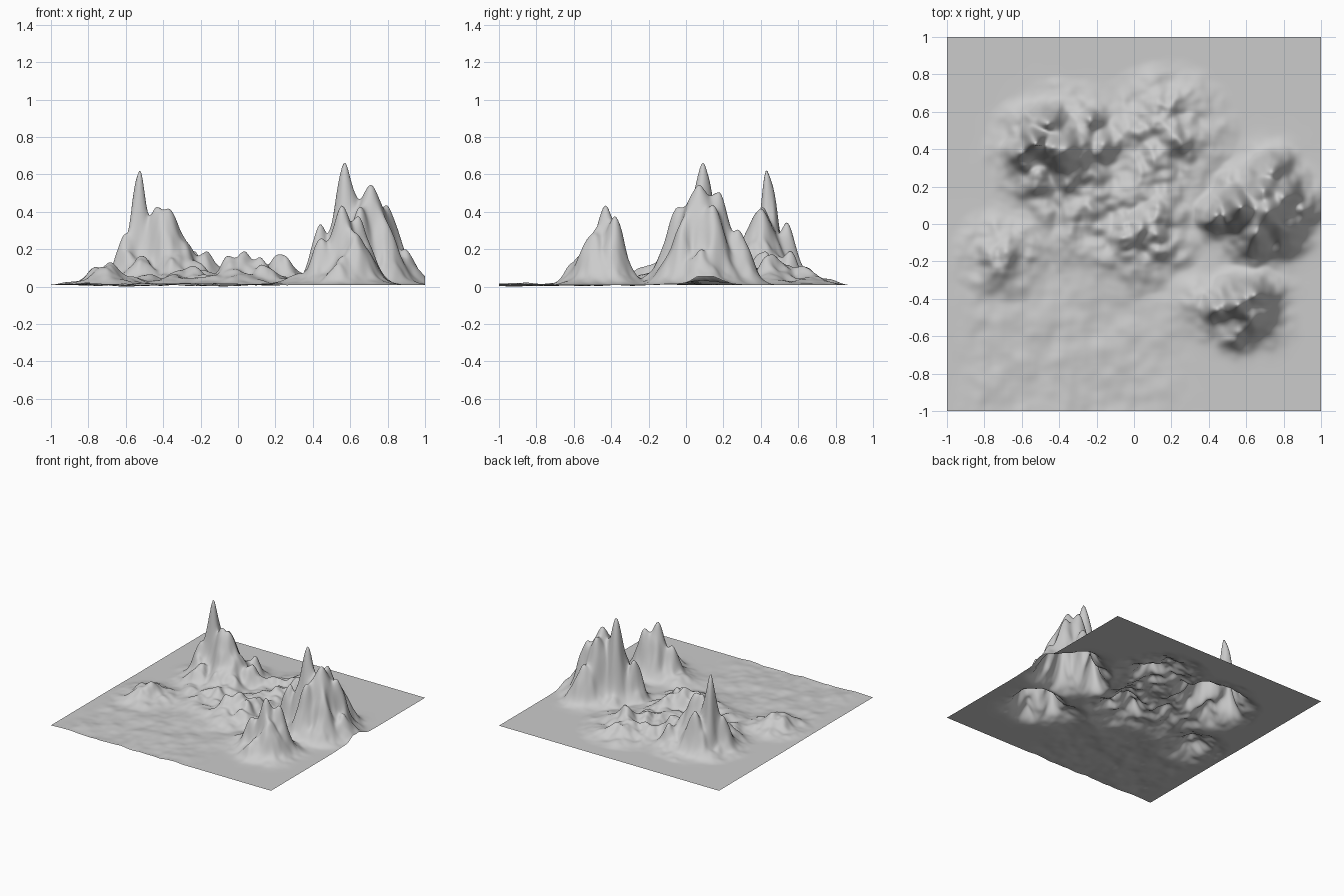
import bpy, bmesh, math
from mathutils import Vector, noise

N = 220          # grid cells per side
BASE = 0.010     # height of the flat plain

# Pointed summits and shoulders: x, y, height, radius
SUMMITS = [
    # north-west massif
    (-0.525, 0.43, 0.62, 0.062), (-0.37, 0.40, 0.40, 0.105), (-0.44, 0.41, 0.37, 0.07),
    (-0.60, 0.38, 0.28, 0.075), (-0.46, 0.54, 0.34, 0.08), (-0.28, 0.42, 0.23, 0.09),
    (-0.17, 0.42, 0.18, 0.08), (-0.52, 0.25, 0.15, 0.08), (-0.33, 0.25, 0.14, 0.09),
    (-0.24, 0.56, 0.17, 0.07),
    # east massif
    (0.57, 0.09, 0.66, 0.085), (0.71, 0.07, 0.54, 0.12), (0.69, 0.18, 0.49, 0.09),
    (0.44, 0.05, 0.33, 0.065), (0.65, -0.05, 0.40, 0.09), (0.74, 0.28, 0.27, 0.08),
    (0.90, 0.09, 0.18, 0.08), (0.79, -0.02, 0.30, 0.09), (0.80, 0.15, 0.36, 0.09),
    # south-east massif
    (0.555, -0.43, 0.43, 0.085), (0.645, -0.38, 0.37, 0.085), (0.64, -0.50, 0.27, 0.09),
    (0.45, -0.45, 0.23, 0.08), (0.55, -0.57, 0.16, 0.07), (0.33, -0.42, 0.06, 0.10),
    # central and northern hilltops
    (0.03, -0.02, 0.18, 0.07), (-0.06, -0.08, 0.13, 0.06), (0.12, -0.06, 0.14, 0.06),
    (0.20, 0.44, 0.12, 0.08), (-0.67, -0.15, 0.08, 0.07),
]
# Broad hill areas: x, y, height, radius
HILLS = [(-0.40, 0.38, 0.16, 0.42), (0.68, 0.10, 0.12, 0.34), (0.59, -0.45, 0.10, 0.25),
         (0.04, -0.02, 0.12, 0.38), (0.16, 0.48, 0.11, 0.42), (-0.70, -0.15, 0.08, 0.30),
         (0.10, 0.22, 0.08, 0.36), (-0.30, 0.08, 0.09, 0.36)]


def fbm(x, y, freq, seed):
    p = Vector((x * freq, y * freq, seed))
    return noise.noise(p) + 0.4 * noise.noise(p * 2.1)


def smooth(t):
    t = max(0.0, min(1.0, t))
    return t * t * (3 - 2 * t)


def height(x, y):
    # slightly warp the plan so that ridges and gullies meander
    wx = 0.03 * fbm(x, y, 8, 3.1)
    wy = 0.03 * fbm(x, y, 8, 8.4)
    total = 0.0
    for cx, cy, h, r in SUMMITS:
        # only the flanks are warped, so each summit stays in place
        k = smooth(math.hypot(x - cx, y - cy) / r)
        d = math.hypot(x + wx * k - cx, y + wy * k - cy) / r
        total += (h * math.exp(-0.9 * (d * d + 0.01) ** 0.85)) ** 3
    rough = max(0.2, 0.75 + 0.6 * fbm(x, y, 8, 1.7))
    for cx, cy, h, r in HILLS:
        d = math.hypot(x + wx - cx, y + wy - cy) / r
        total += (h * smooth(1.15 * (1 - d)) * rough) ** 3
    z = total ** (1 / 3)
    z *= 1 + 0.22 * fbm(x, y, 11, 5.2) * smooth((0.42 - z) / 0.3)
    # gentle undulation over the south-west plain
    mask = smooth((0.45 - x - y) / 0.8) * smooth((0.45 - x) / 0.5) * smooth((0.15 - y) / 0.4)
    edge = smooth((1.0 - abs(x)) / 0.2)
    return BASE + z + mask * (0.003 + 0.012 * edge * fbm(x, y, 7, 2.6))


# Terrain sheet
bm = bmesh.new()
bmesh.ops.create_grid(bm, x_segments=N, y_segments=N, size=1)
for v in bm.verts:
    v.co.z = max(0.0, height(v.co.x, v.co.y))
low = min(v.co.z for v in bm.verts)
for v in bm.verts:
    v.co.z -= low
for f in bm.faces:
    f.smooth = True
mesh = bpy.data.meshes.new("mountain_terrain")
bm.to_mesh(mesh)
bm.free()
terrain = bpy.data.objects.new("mountain_terrain", mesh)
bpy.context.collection.objects.link(terrain)
